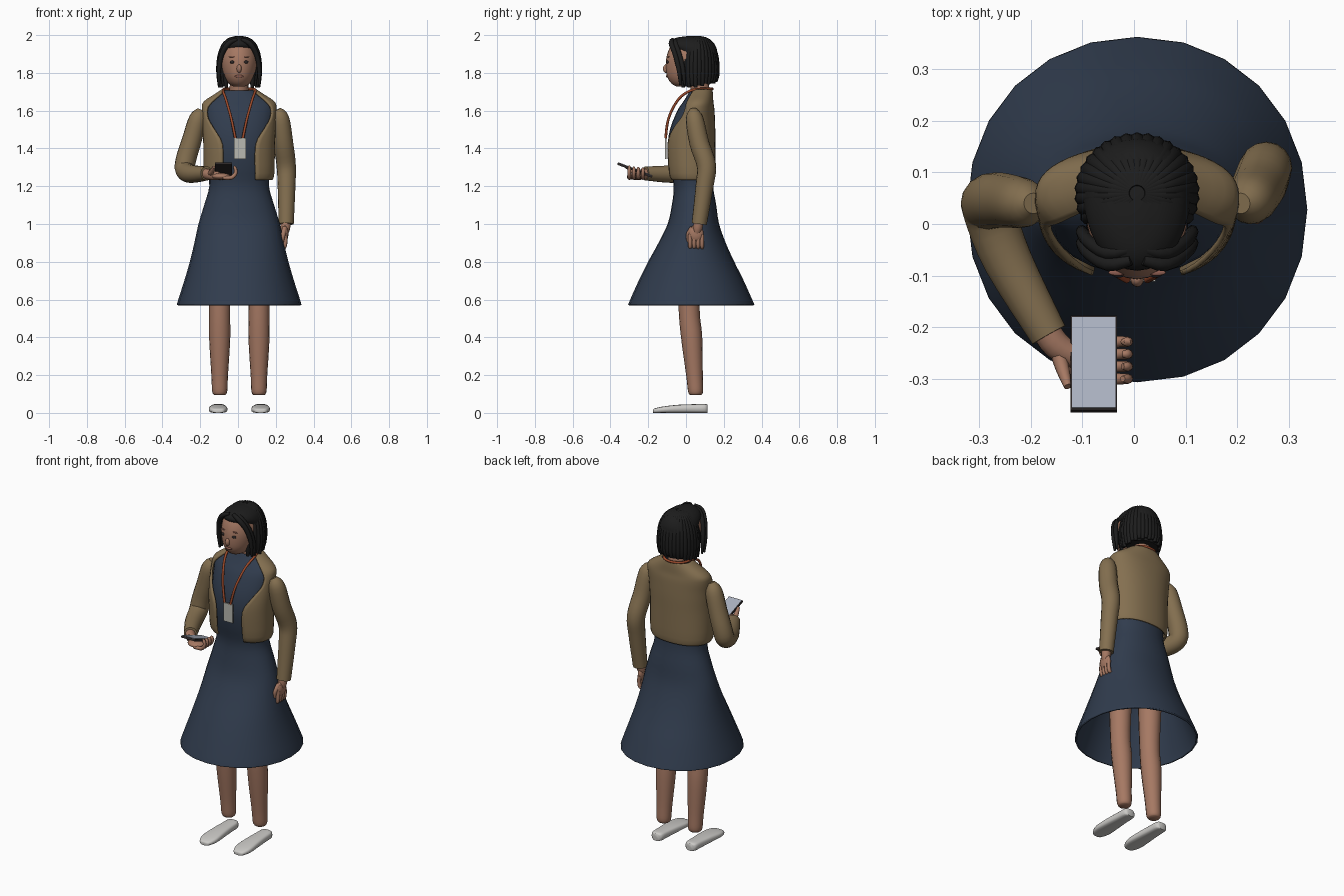
import bpy, bmesh, math
from mathutils import Vector, Matrix, Quaternion

if "Cube" in bpy.data.objects:
    bpy.data.objects.remove(bpy.data.objects["Cube"])

CX = 0.006  # body midline


def material(name, rgb):
    m = bpy.data.materials.new(name)
    m.diffuse_color = (*rgb, 1)
    m.use_nodes = True
    m.node_tree.nodes["Principled BSDF"].inputs["Base Color"].default_value = m.diffuse_color
    return m


NAVY = material("navy cloth", (0.03, 0.045, 0.075))
TAN = material("tan cloth", (0.23, 0.16, 0.08))
SKIN = material("skin", (0.38, 0.19, 0.125))
HAIR = material("black hair", (0.012, 0.012, 0.012))
ORANGE = material("orange strap", (0.34, 0.07, 0.025))
PALE = material("pale shoe", (0.6, 0.59, 0.57))
CARD = material("badge card", (0.48, 0.48, 0.44))
SCREEN = material("phone screen", (0.40, 0.44, 0.52))
DARK = material("dark case", (0.025, 0.02, 0.02))
LIP = material("lips", (0.28, 0.115, 0.085))


def finish(name, bm, mat, angle=50):
    bmesh.ops.recalc_face_normals(bm, faces=bm.faces)
    me = bpy.data.meshes.new(name)
    bm.to_mesh(me)
    bm.free()
    me.materials.append(mat)
    ob = bpy.data.objects.new(name, me)
    bpy.context.collection.objects.link(ob)
    bpy.ops.object.select_all(action='DESELECT')
    ob.select_set(True)
    bpy.context.view_layer.objects.active = ob
    bpy.ops.object.shade_smooth_by_angle(angle=math.radians(angle))
    return ob


def spline(pts, k=3):
    """Catmull-Rom through tuples of any length."""
    out = []
    for i in range(len(pts) - 1):
        p0, p1, p2, p3 = pts[max(i - 1, 0)], pts[i], pts[i + 1], pts[min(i + 2, len(pts) - 1)]
        for j in range(k):
            t = j / k
            out.append(tuple(0.5 * (2 * b + (c - a) * t + (2 * a - 5 * b + 4 * c - d) * t * t
                                    + (3 * b - a - 3 * c + d) * t ** 3)
                             for a, b, c, d in zip(p0, p1, p2, p3)))
    return out + [tuple(pts[-1])]


def skin_rings(name, rings, mat, closed=True, caps=True, angle=50):
    bm = bmesh.new()
    vs = [[bm.verts.new(p) for p in r] for r in rings]
    n = len(vs[0])
    for a, b in zip(vs, vs[1:]):
        for i in range(n if closed else n - 1):
            j = (i + 1) % n
            bm.faces.new((a[i], a[j], b[j], b[i]))
    if caps:
        bm.faces.new(vs[0])
        bm.faces.new(vs[-1])
    return finish(name, bm, mat, angle)


def oval(z, hx, yf, yb, angles, e=0.9):
    """Horizontal oval ring; angle 0 is the front."""
    f = lambda v: math.copysign(abs(v) ** e, v)
    cy, hy = (yf + yb) / 2, (yb - yf) / 2
    return [(CX + hx * f(math.sin(a)), cy - hy * f(math.cos(a)), z) for a in angles]


def body(name, rows, mat, n=24, k=3, caps=True, e=0.9):
    angs = [2 * math.pi * i / n for i in range(n)]
    return skin_rings(name, [oval(*r, angs, e) for r in spline(rows, k)], mat, caps=caps)


def tube(name, pts, mat, n=12, k=4):
    """Round tube through (x, y, z, radius) points."""
    p = spline(pts, k)
    c = [Vector(q[:3]) for q in p]
    prev, side, rings = None, None, []
    for i, q in enumerate(p):
        t = (c[min(i + 1, len(c) - 1)] - c[max(i - 1, 0)]).normalized()
        side = t.orthogonal().normalized() if prev is None else prev.rotation_difference(t) @ side
        prev = t
        rings.append([c[i] + Quaternion(t, 2 * math.pi * j / n) @ side * q[3] for j in range(n)])
    return skin_rings(name, rings, mat)


def ball(name, loc, size, mat):
    bm = bmesh.new()
    bmesh.ops.create_uvsphere(bm, u_segments=16, v_segments=10, radius=1,
                              matrix=Matrix.Translation(loc) @ Matrix.Diagonal((*size, 1)))
    return finish(name, bm, mat, 180)


def box(name, loc, size, mat, tilt=0):
    bm = bmesh.new()
    bmesh.ops.create_cube(bm, size=1, matrix=Matrix.Translation(loc) @ Matrix.Rotation(tilt, 4, 'X')
                          @ Matrix.Diagonal((*size, 1)))
    return finish(name, bm, mat, 30)


def thicken(ob, t):
    m = ob.modifiers.new("thickness", 'SOLIDIFY')
    m.thickness, m.offset = t, 0


# dress: (z, half width, front y, back y)
dress = body("dress", [
    (.57, .325, -.302, .358), (.6, .317, -.29, .345), (.7, .285, -.245, .3), (.8, .256, -.195, .25),
    (.9, .232, -.14, .205), (1.0, .21, -.092, .17), (1.1, .18, -.07, .155), (1.2, .153, -.06, .138),
    (1.3, .163, -.08, .135), (1.4, .168, -.092, .135), (1.5, .173, -.08, .135), (1.6, .178, -.04, .13),
    (1.645, .168, -.01, .125), (1.68, .115, .012, .125), (1.705, .08, .025, .12)], NAVY, caps=False, e=0.96)
thicken(dress, .01)

# open jacket: same rows plus half width of the front opening
rings = []
for z, hx, yf, yb, gap in spline([
        (1.235, .172, -.083, .145, .085), (1.27, .182, -.096, .15, .085), (1.42, .185, -.106, .15, .088),
        (1.5, .188, -.095, .15, .13), (1.56, .19, -.073, .148, .165), (1.61, .193, -.045, .145, .168),
        (1.645, .184, -.02, .14, .145), (1.685, .125, .005, .138, .1), (1.71, .088, .02, .135, .075)]):
    a0 = math.asin(min(gap / hx, 1) ** (1 / 0.9))
    rings.append(oval(z, hx, yf, yb, [a0 + (2 * math.pi - 2 * a0) * i / 36 for i in range(37)]))
thicken(skin_rings("jacket", rings, TAN, closed=False, caps=False), .01)

# sleeves
tube("bent_sleeve", [(-.195, .04, 1.605, .02), (-.212, .04, 1.56, .046), (-.243, .045, 1.45, .052),
                     (-.276, .045, 1.34, .054), (-.28, .025, 1.285, .052), (-.245, -.07, 1.265, .048),
                     (-.165, -.215, 1.268, .037)], TAN, 16)
tube("hanging_sleeve", [(.207, .04, 1.605, .02), (.224, .045, 1.56, .046), (.24, .07, 1.43, .052),
                        (.255, .108, 1.31, .051), (.257, .098, 1.2, .047), (.255, .07, 1.0, .04)], TAN, 16)

# legs and shoes
for side, x, sx in (("right", -.097, -.105), ("left", .111, .12)):
    tube(side + "_leg", [(x, .02, .95, .07), (x, .016, .57, .056), (x, .03, .4, .056), (x, .045, .2, .044),
                         (x, .051, .115, .04), (x, .052, .095, .03)], SKIN, 16)
    rings = []
    for y, hx, h in spline([(-.175, .018, .016), (-.165, .034, .024), (-.12, .049, .034), (-.04, .046, .043),
                            (.04, .04, .046), (.1, .036, .047), (.115, .022, .042)]):
        ring = []
        for i in range(16):
            a = 2 * math.pi * i / 16
            c, s = math.cos(a), math.sin(a)
            ring.append((sx + hx * math.copysign(abs(c) ** .6, c), y,
                         h * (.5 + .5 * math.copysign(abs(s) ** .6, s))))
        rings.append(ring)
    skin_rings(side + "_shoe", rings, PALE)

# neck, head and face
tube("neck", [(CX, .08, 1.66, .055), (CX, .075, 1.71, .05), (CX, .06, 1.8, .05)], SKIN, 16)
body("head", [(1.728, .03, -.05, .06), (1.745, .058, -.078, .09), (1.78, .08, -.1, .12), (1.83, .094, -.107, .14),
              (1.88, .098, -.104, .15), (1.93, .088, -.088, .15), (1.965, .062, -.06, .13),
              (1.983, .03, -.02, .08)], SKIN, 28, e=1)
ball("nose", (CX, -.107, 1.822), (.013, .015, .022), SKIN)
ball("mouth", (CX, -.1, 1.782), (.024, .006, .007), LIP)
for s in (-1, 1):
    ball("eye", (CX + s * .036, -.097, 1.857), (.013, .007, .008), DARK)
    ball("eyebrow", (CX + s * .038, -.094, 1.885), (.018, .006, .003), LIP)

# hair: cap, bob strands and parted front locks
body("hair_cap", [(1.745, .093, .0, .155), (1.85, .106, -.03, .166), (1.91, .105, -.055, .166),
                  (1.94, .098, -.088, .158), (1.965, .082, -.085, .14), (1.985, .052, -.055, .105),
                  (1.994, .015, -.0, .05)], HAIR, 28, e=1)
N = 27
for i in range(N):
    a = math.radians(-138 + 276 * i / (N - 1))
    zb = 1.722 + .03 * max(0, math.cos(a)) + .008 * (i % 2)
    path = []
    for f, z, r in ((.12, 1.986, .01), (.55, 1.967, .015), (.85, 1.92, .016), (.98, 1.86, .016),
                    (1.0, 1.79, .015), (.97, zb, .009)):
        path.append((CX + .106 * f * math.sin(a), .06 + .102 * f * math.cos(a), z, r))
    tube("hair_strand", path, HAIR, 8, 3)
for s in (-1, 1):
    for d in (0, .022):
        tube("front_lock", [(CX + s * .012, -.07 + d, 1.976, .01), (CX + s * .055, -.078 + d, 1.957, .014),
                            (CX + s * .091, -.058 + d, 1.9, .013), (CX + s * .107, -.038 + d, 1.82, .012),
                            (CX + s * .106, -.03 + d, 1.735, .006)], HAIR, 8, 3)

# lanyard and badge
half = [(.02, -.108, 1.455), (.042, -.092, 1.56), (.07, -.04, 1.66), (.085, .03, 1.708), (.06, .115, 1.715)]
loop = [(CX - x, y, z, .007) for x, y, z in half] + [(CX, .14, 1.715, .007)]
loop += [(CX + x, y, z, .007) for x, y, z in reversed(half)]
tube("lanyard", loop, ORANGE, 8)
box("badge", (.011, -.107, 1.4), (.062, .008, .11), CARD)

# phone
tilt = math.radians(-20.7)
box("phone", (-.078, -.271, 1.285), (.09, .196, .012), DARK, tilt)
up = Matrix.Rotation(tilt, 3, 'X') @ Vector((0, 0, .0068))
box("phone_screen", Vector((-.078, -.271, 1.285)) + up, (.084, .188, .003), SCREEN, tilt)

# hand holding the phone
tube("holding_wrist", [(-.18, -.19, 1.268, .028), (-.15, -.235, 1.262, .028), (-.1, -.265, 1.254, .022)], SKIN)
ball("holding_palm", (-.088, -.268, 1.252), (.05, .045, .018), SKIN)
for i in range(4):
    y = -.3 + .024 * i
    tube("holding_finger", [(-.08, y, 1.245, .011), (-.035, y, 1.246, .011), (-.013, y, 1.268, .01),
                            (-.014, y, 1.292, .009), (-.022, y, 1.306 - .006 * i, .006)], SKIN, 8, 3)
tube("holding_thumb", [(-.15, -.235, 1.262, .016), (-.14, -.275, 1.275, .014), (-.128, -.315, 1.302, .008)], SKIN, 8)

# hanging hand
tube("hanging_wrist", [(.255, .07, 1.03, .027), (.251, .062, .98, .026), (.249, .056, .95, .018)], SKIN)
ball("hanging_palm", (.249, .053, .95), (.018, .04, .045), SKIN)
for i in range(4):
    y = .022 + .021 * i
    tube("hanging_finger", [(.25, y, .945, .011), (.251, y, .905, .011), (.245, y, .877, .01),
                            (.232, y, .878, .007)], SKIN, 8, 3)
tube("hanging_thumb", [(.247, .035, .98, .014), (.24, .012, .945, .012), (.234, .012, .905, .008)], SKIN, 8)
